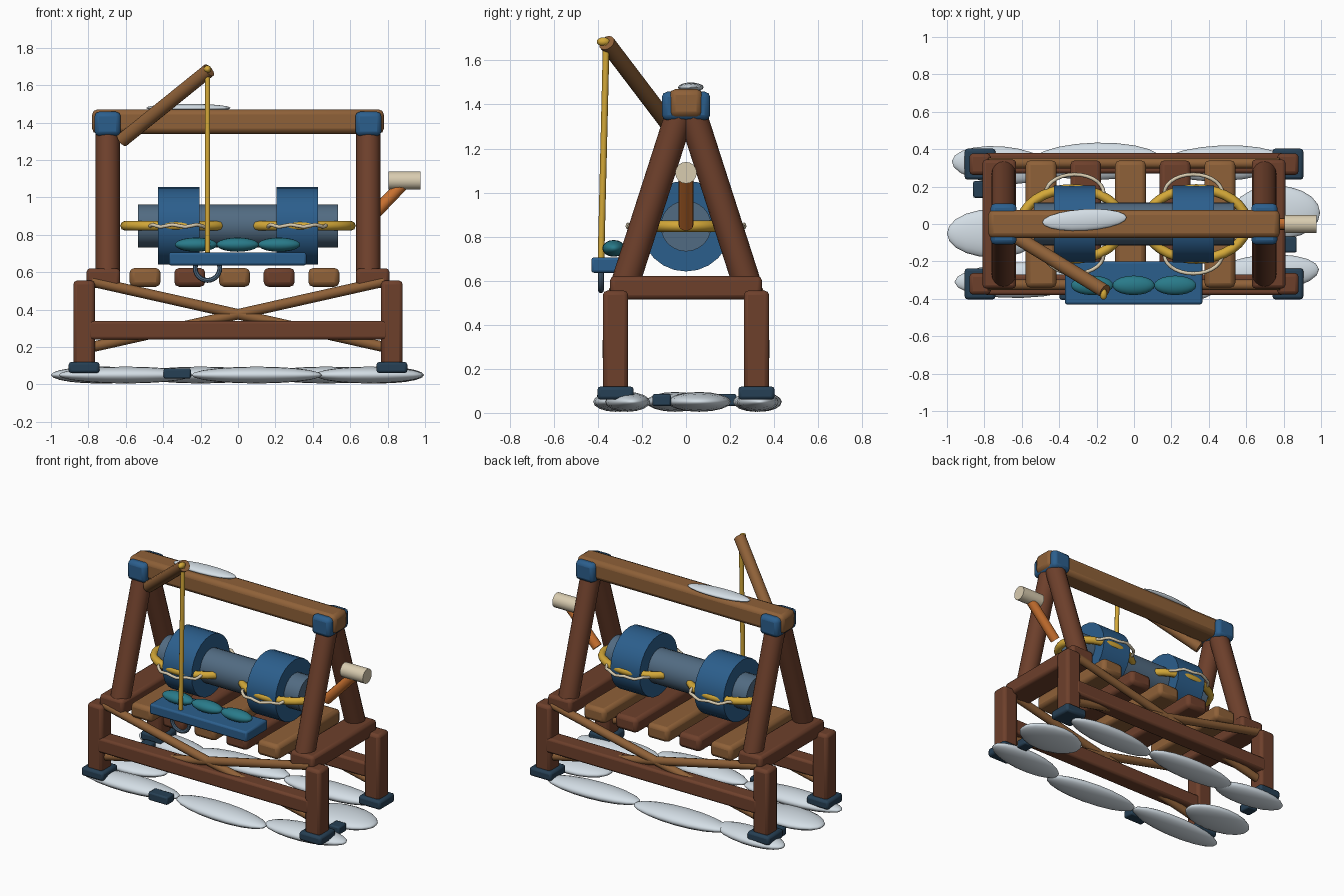
import bpy
from math import pi, sin, cos
from mathutils import Vector

cube = bpy.data.objects.get("Cube")
if cube:
    bpy.data.objects.remove(cube, do_unlink=True)


def material(name, *srgb):
    lin = [((c + 0.055) / 1.055) ** 2.4 for c in srgb]
    m = bpy.data.materials.new(name)
    m.use_nodes = True
    m.diffuse_color = (*lin, 1)
    bsdf = next(n for n in m.node_tree.nodes if n.type == 'BSDF_PRINCIPLED')
    bsdf.inputs["Base Color"].default_value = (*lin, 1)
    bsdf.inputs["Roughness"].default_value = 0.8
    return m


DARK = material("dark_wood", 0.43, 0.25, 0.17)
WOOD = material("light_wood", 0.56, 0.38, 0.22)
BLUE = material("painted_blue", 0.17, 0.37, 0.55)
NAVY = material("dark_iron", 0.15, 0.25, 0.33)
STEEL = material("steel_grey", 0.32, 0.42, 0.51)
ROPE = material("yellow_rope", 0.83, 0.66, 0.22)
CREAM = material("cream", 0.85, 0.80, 0.69)
ORANGE = material("orange_wood", 0.80, 0.45, 0.19)
TEAL = material("teal", 0.16, 0.48, 0.54)
SNOW = material("snow_white", 0.83, 0.87, 0.90)


def finish(name, mat, smooth=True):
    ob = bpy.context.object
    ob.name = name
    ob.data.materials.append(mat)
    if smooth:
        bpy.ops.object.shade_smooth_by_angle(angle=0.7)
    return ob


def box(name, loc, size, mat, bevel=0.02):
    bpy.ops.mesh.primitive_cube_add(size=1, location=loc)
    ob = bpy.context.object
    ob.scale = size
    bpy.ops.object.transform_apply(location=False, rotation=False, scale=True)
    mod = ob.modifiers.new("rounded", 'BEVEL')
    mod.width, mod.segments = bevel, 2
    return finish(name, mat)


def rod(name, a, b, r, mat, sides=16, bevel=0.0):
    a, b = Vector(a), Vector(b)
    bpy.ops.mesh.primitive_cylinder_add(vertices=sides, radius=r, depth=(b - a).length,
                                        location=(a + b) / 2)
    ob = bpy.context.object
    ob.rotation_euler = (b - a).to_track_quat('Z', 'Y').to_euler()
    if bevel:
        mod = ob.modifiers.new("rounded", 'BEVEL')
        mod.width, mod.segments, mod.limit_method = bevel, 2, 'ANGLE'
    return finish(name, mat)


def pebble(name, loc, radii, mat, turn=0.0):
    # Stretched sphere with its poles along x
    bpy.ops.mesh.primitive_uv_sphere_add(segments=16, ring_count=10, radius=1,
                                         rotation=(0, pi / 2, 0))
    bpy.ops.object.transform_apply(rotation=True)
    ob = bpy.context.object
    ob.scale, ob.location, ob.rotation_euler = radii, loc, (0, 0, turn)
    return finish(name, mat)


def tube(name, points, r, mat, closed=False):
    cu = bpy.data.curves.new(name, 'CURVE')
    cu.dimensions = '3D'
    cu.bevel_depth, cu.bevel_resolution, cu.use_fill_caps = r, 2, True
    sp = cu.splines.new('POLY')
    sp.points.add(len(points) - 1)
    for p, co in zip(sp.points, points):
        p.co = (*co, 1)
    sp.use_cyclic_u = closed
    sp.use_smooth = True
    cu.materials.append(mat)
    ob = bpy.data.objects.new(name, cu)
    bpy.context.collection.objects.link(ob)


SIDES = ((1, "left"), (-1, "right"))
ENDS = ((-1, "front"), (1, "back"))

# Base posts, feet and A-frame legs
for sx, xn in SIDES:
    for sy, yn in ENDS:
        tag = f"{yn}_{xn}"
        box(f"post_{tag}", (sx * 0.823, sy * 0.32, 0.325), (0.115, 0.115, 0.46), DARK)
        box(f"foot_{tag}", (sx * 0.823, sy * 0.32, 0.09), (0.165, 0.165, 0.06), NAVY, 0.015)
        rod(f"frame_leg_{tag}", (sx * 0.697, sy * 0.285, 0.56),
            (sx * 0.697, sy * 0.015, 1.40), 0.065, DARK, bevel=0.015)
    box(f"end_beam_{xn}", (sx * 0.72, 0, 0.568), (0.18, 0.69, 0.105), DARK)
    box(f"beam_cap_{xn}", (sx * 0.697, 0, 1.393), (0.14, 0.22, 0.13), BLUE, 0.025)

# Long rails and crossed braces
for sy, yn in ENDS:
    box(f"rail_{yn}", (0, sy * 0.325, 0.29), (1.6, 0.11, 0.10), DARK, 0.015)
    for sx, xn in SIDES:
        rod(f"brace_{yn}_{xn}", (sx * 0.78, sy * 0.325, 0.55),
            (-sx * 0.78, sy * 0.325, 0.20), 0.028, WOOD, 12)

# Ridge beam and deck slats
box("ridge_beam", (0, 0, 1.405), (1.56, 0.15, 0.13), WOOD, 0.028)
for i in range(5):
    box(f"deck_slat_{i + 1}", (-0.497 + 0.239 * i, 0, 0.572), (0.165, 0.68, 0.1),
        DARK if i % 2 else WOOD, 0.025)

# Winding drum with rope loops
AXIS = 0.848
rod("drum_shaft", (-0.535, 0, AXIS), (0.535, 0, AXIS), 0.115, STEEL, 24)
for sx, xn in SIDES:
    rod(f"drum_{xn}", (sx * 0.207, 0, AXIS), (sx * 0.427, 0, AXIS), 0.206, BLUE, 24)
    loop = [(sx * 0.332 + 0.272 * cos(k * pi / 16), 0.187 * sin(k * pi / 16), AXIS)
            for k in range(32)]
    tube(f"rope_loop_{xn}", loop, 0.026, ROPE, True)
    for sy, yn in ENDS:
        arc = [(sx * 0.317 + 0.155 * cos(k * pi / 14),
                sy * (0.165 + 0.1 * sin(k * pi / 14)), AXIS + 0.006 * cos(k * pi / 2))
               for k in range(15)]
        tube(f"cord_{yn}_{xn}", arc, 0.01, CREAM)

# Crank
rod("crank_arm", (0.67, 0, 0.85), (0.89, 0, 1.08), 0.033, ORANGE, 12)
rod("crank_handle", (0.805, 0, 1.09), (0.977, 0, 1.09), 0.049, CREAM, 16)

# Boom, hoisting rope, hook and tray
rod("boom", (-0.62, -0.075, 1.305), (-0.155, -0.36, 1.68), 0.038, WOOD, 14)
rod("hoist_rope", (-0.163, -0.362, 1.69), (-0.163, -0.386, 0.69), 0.015, ROPE, 10)
pebble("rope_knot", (-0.163, -0.375, 1.685), (0.02, 0.03, 0.02), ROPE)
box("tray", (-0.002, -0.315, 0.671), (0.735, 0.23, 0.07), BLUE, 0.012)
bpy.ops.mesh.primitive_torus_add(location=(-0.163, -0.386, 0.622), rotation=(pi / 2, 0, 0),
                                 major_radius=0.066, minor_radius=0.013,
                                 major_segments=24, minor_segments=8)
finish("hook_ring", STEEL)
for i in (-1, 0, 1):
    pebble(f"cargo_{i + 2}", (i * 0.222 - 0.002, -0.328, 0.747), (0.113, 0.052, 0.038), TEAL)

# Flat snow drifts: x, y, half length, half width, turn
drifts = [(-0.60, -0.30, 0.36, 0.095, 0.03), (0.10, -0.32, 0.35, 0.10, -0.06),
          (0.70, -0.265, 0.29, 0.10, 0.08), (0.47, 0.325, 0.34, 0.095, 0.04),
          (-0.20, 0.335, 0.35, 0.10, 0.02), (-0.71, 0.315, 0.265, 0.10, -0.08),
          (-0.75, -0.05, 0.25, 0.13, 0.0), (0.76, 0.06, 0.235, 0.145, 0.0)]
for i, (x, y, a, b, t) in enumerate(drifts):
    pebble(f"snow_drift_{i + 1}", (x, y, 0.05), (a, b, 0.045), SNOW, t)
pebble("ridge_snow", (-0.265, 0.022, 1.478), (0.226, 0.057, 0.022), SNOW, 0.06)

# Dark clamps between the drifts
for i, (x, y, w, d) in enumerate([(-0.325, -0.365, 0.145, 0.08),
                                  (0.83, -0.11, 0.08, 0.085),
                                  (-0.82, 0.185, 0.08, 0.09)]):
    box(f"clamp_{i + 1}", (x, y, 0.058), (w, d, 0.055), NAVY, 0.01)
